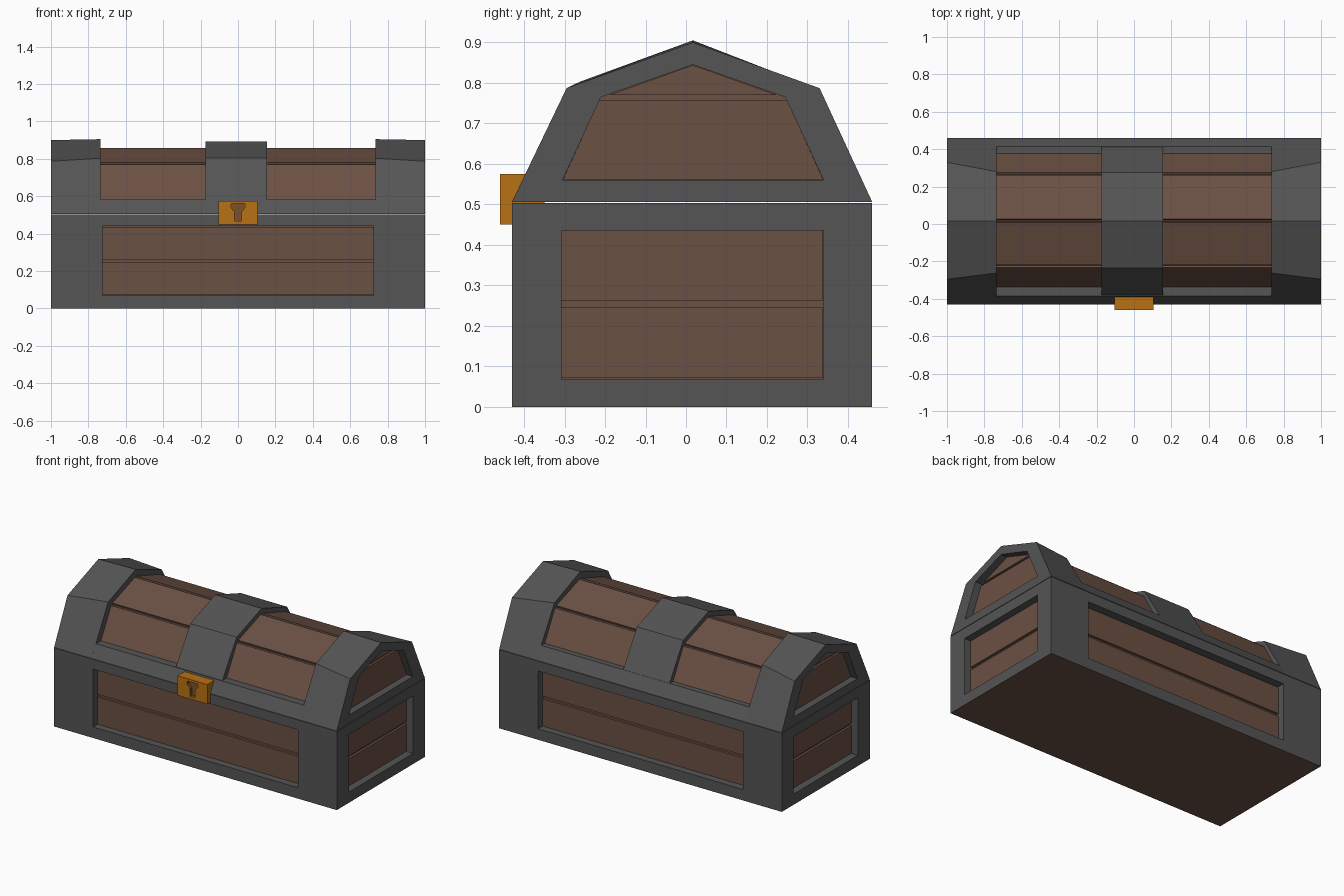
import bpy, bmesh
from mathutils import Vector

if "Cube" in bpy.data.objects:
    bpy.data.objects.remove(bpy.data.objects["Cube"])


def material(name, rgb):
    m = bpy.data.materials.new(name)
    m.diffuse_color = (*rgb, 1)
    m.use_nodes = True
    m.node_tree.nodes["Principled BSDF"].inputs["Base Color"].default_value = m.diffuse_color
    return m


METAL = material("dark iron", (0.089, 0.089, 0.089))
WOOD = material("brown wood", (0.148, 0.082, 0.058))
GOLD = material("gold", (0.48, 0.165, 0.006))
BRONZE = material("dark bronze", (0.20, 0.085, 0.02))


def prism(name, poly, a, b, mats, axis="x", poly_b=None, openings=(), wood_bottom=False):
    """Extrude a 2D profile from a to b along x (profile y,z) or y (profile x,z).
    Each opening is (direction, corner points, depth): a recess with a wood floor."""
    place = (lambda t, p: (t, p[0], p[1])) if axis == "x" else (lambda t, p: (p[0], t, p[1]))
    bm = bmesh.new()
    r1 = [bm.verts.new(place(a, p)) for p in poly]
    r2 = [bm.verts.new(place(b, p)) for p in (poly_b or poly)]
    n = len(poly)
    bm.faces.new(r1)
    bm.faces.new(r2[::-1])
    for i in range(n):
        j = (i + 1) % n
        bm.faces.new((r1[i], r2[i], r2[j], r1[j]))
    bmesh.ops.recalc_face_normals(bm, faces=bm.faces)
    bm.normal_update()
    if wood_bottom:
        for f in bm.faces:
            if f.normal.z < -0.9:
                f.material_index = 1
    for direction, points, depth in openings:
        d = Vector(direction)
        face = max(bm.faces, key=lambda f: f.normal.dot(d) + 0.01 * f.calc_area())
        outer = list(face.verts)
        points = [Vector(p) for p in points]
        rim = [min(points, key=lambda p: (p - v.co).length) for v in outer]
        mid = [bm.verts.new(p) for p in rim]
        deep = [bm.verts.new(p - d * depth) for p in rim]
        bm.faces.remove(face)
        for i in range(len(outer)):
            j = (i + 1) % len(outer)
            bm.faces.new((outer[i], outer[j], mid[j], mid[i]))
            bm.faces.new((mid[i], mid[j], deep[j], deep[i]))
        bm.faces.new(deep).material_index = 1
    me = bpy.data.meshes.new(name)
    bm.to_mesh(me)
    bm.free()
    ob = bpy.data.objects.new(name, me)
    bpy.context.collection.objects.link(ob)
    for m in mats:
        me.materials.append(m)
    return ob


def rect(u0, u1, v0, v1):
    return [(u0, v0), (u1, v0), (u1, v1), (u0, v1)]


# Overall sizes
Y0, Y1, SEAM, MID = -0.43, 0.46, 0.503, 0.017
LID = SEAM + 0.003
DEPTH, FLOOR = 0.045, 0.06
long_open = rect(-0.725, 0.725, 0.07, 0.44)
side_open = rect(-0.308, 0.34, 0.068, 0.436)

# Body: iron box with four recessed openings
body_openings = []
for s, y in ((-1, Y0), (1, Y1)):
    body_openings.append(((0, s, 0), [(u, y, v) for u, v in long_open], FLOOR))
for s in (-1, 1):
    body_openings.append(((s, 0, 0), [(s, u, v) for u, v in side_open], FLOOR))
prism("body_frame", rect(Y0, Y1, 0, SEAM), -1, 1, [METAL, WOOD],
      openings=body_openings, wood_bottom=True)

# Body planks, two per opening with a groove between them
for row, (z0, z1) in {"lower": (0.071, 0.245), "upper": (0.263, 0.435)}.items():
    for label, s, y in (("front", -1, Y0), ("back", 1, Y1)):
        prism(f"{label}_plank_{row}", rect(-0.724, 0.724, z0, z1),
              y - s * DEPTH, y - s * (FLOOR + 0.01), [WOOD], axis="y")
    for label, s in (("left", -1), ("right", 1)):
        prism(f"{label}_plank_{row}", rect(-0.307, 0.339, z0, z1),
              s * (1 - DEPTH), s * (1 - FLOOR - 0.01), [WOOD])

# Lid end caps, slightly tapered, each with a recessed gable opening
outer = [(Y0, LID), (-0.295, 0.787), (MID, 0.9), (0.33, 0.787), (Y1, LID)]
inner = [(Y0, LID), (-0.262, 0.803), (MID, 0.905), (0.28, 0.803), (Y1, LID)]
gable = [(-0.305, 0.56), (-0.21, 0.765), (MID, 0.845), (0.245, 0.765), (0.34, 0.56)]
for label, s in (("left", -1), ("right", 1)):
    prism(f"lid_cap_{label}", outer, s, s * 0.735, [METAL, WOOD], poly_b=inner,
          openings=[((s, 0, 0), [(s, u, v) for u, v in gable], FLOOR)])
    x0, x1 = s * (1 - DEPTH), s * (1 - FLOOR - 0.01)
    prism(f"gable_plank_lower_{label}",
          [(-0.304, 0.561), (-0.214, 0.757), (0.249, 0.757), (0.339, 0.561)], x0, x1, [WOOD])
    prism(f"gable_plank_upper_{label}",
          [(-0.19, 0.77), (MID, 0.844), (0.225, 0.77)], x0, x1, [WOOD])

# Lid centre band and the rim along the bottom of the lid
prism("lid_centre_band",
      [(Y0, LID), (-0.235, 0.805), (MID, 0.893), (0.275, 0.805), (Y1, LID)],
      -0.173, 0.155, [METAL])
prism("lid_rim", [(Y0, LID), (-0.386, 0.583), (0.414, 0.583), (Y1, LID)],
      -0.74, 0.74, [METAL])

# Lid wood: a core with four planks on it, grooves at each bend
arch = [Vector(p) for p in
        ((-0.34, 0.575), (-0.228, 0.777), (MID, 0.861), (0.27, 0.777), (0.382, 0.575))]
centre = Vector((MID, 0.5))
core = [centre + (p - centre) * 0.965 for p in arch]
prism("lid_core", core, -0.74, 0.74, [WOOD])
for i in range(4):
    p, q = arch[i], arch[i + 1]
    d = (q - p).normalized() * 0.009
    inward = Vector((d.y, -d.x)) * 2
    p, q = p + d, q - d
    prism(f"lid_plank_{i + 1}", [p, q, q + inward, p + inward], -0.74, 0.74, [WOOD])

# Lock with a cut keyhole
lock = prism("lock", rect(-0.105, 0.105, 0.45, 0.575), -0.46, -0.35, [GOLD], axis="y")
half = [(0.018, 0.467), (0.018, 0.515), (0.038, 0.54), (0.036, 0.56)]
keyhole = half + [(-x, z) for x, z in reversed(half)]
cutter = prism("keyhole_cutter", keyhole, -0.48, -0.44, [BRONZE], axis="y")
cutter.hide_render = True
cutter.hide_viewport = True
cut = lock.modifiers.new("keyhole", "BOOLEAN")
cut.operation = "DIFFERENCE"
cut.solver = "EXACT"
cut.material_mode = "TRANSFER"
cut.object = cutter
